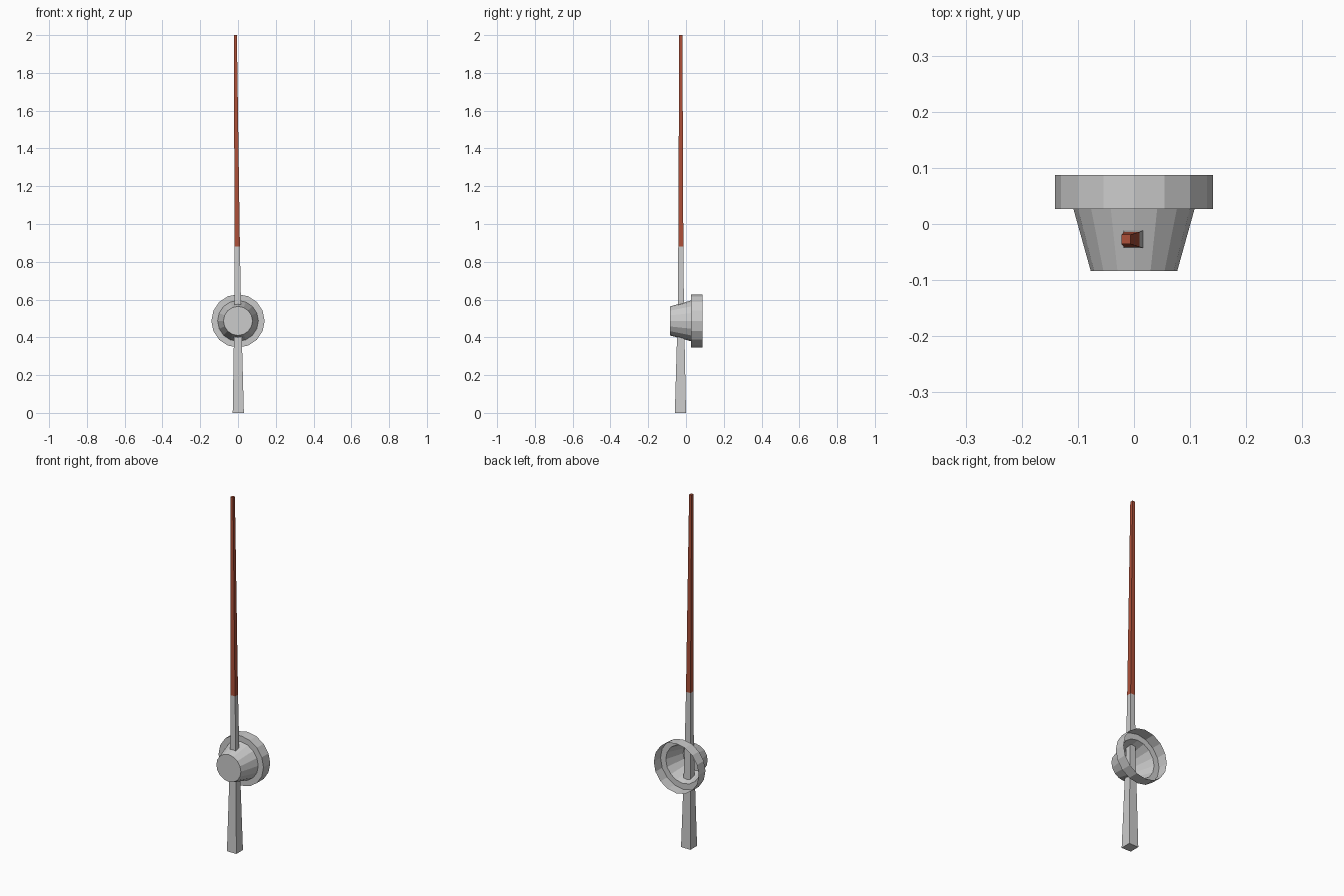
import bpy
import math

if "Cube" in bpy.data.objects:
    bpy.data.objects.remove(bpy.data.objects["Cube"])


def make_object(name, verts, faces, colour=None):
    mesh = bpy.data.meshes.new(name)
    mesh.from_pydata(verts, [], faces)
    mesh.update()
    obj = bpy.data.objects.new(name, mesh)
    bpy.context.collection.objects.link(obj)
    if colour:
        mat = bpy.data.materials.new(name + "_paint")
        mat.diffuse_color = colour
        mat.use_nodes = True
        mat.node_tree.nodes["Principled BSDF"].inputs["Base Color"].default_value = mat.diffuse_color
        mesh.materials.append(mat)
    return obj


def loft(name, rings, cap_start=True, cap_end=True, colour=None):
    """Skin a list of equal-sized vertex rings with flat faces."""
    n = len(rings[0])
    verts = [v for ring in rings for v in ring]
    faces = [(i * n + j, i * n + (j + 1) % n, (i + 1) * n + (j + 1) % n, (i + 1) * n + j)
             for i in range(len(rings) - 1) for j in range(n)]
    if cap_start:
        faces.append(tuple(reversed(range(n))))
    if cap_end:
        faces.append(tuple(range(len(verts) - n, len(verts))))
    return make_object(name, verts, faces, colour)


def square(z, x0, x1, y0, y1):
    return [(x0, y0, z), (x1, y0, z), (x1, y1, z), (x0, y1, z)]


def circle(y, r, z=0.487, sides=16):
    return [(r * math.sin(2 * math.pi * k / sides), y,
             z + r * math.cos(2 * math.pi * k / sides)) for k in range(sides)]


# tapered rod: grey lower half, red upper half
joint = square(0.88, -0.018, 0.010, -0.041, -0.014)
loft("lower_rod", [square(0, -0.028, 0.031, -0.059, 0.0),
                   square(0.56, -0.019, 0.016, -0.043, -0.011),
                   joint], cap_end=False)
loft("upper_rod", [joint, square(2.0, -0.022, -0.006, -0.036, -0.019)],
     cap_start=False, colour=(0.42, 0.08, 0.04, 1))

# hollow cup lying on its side: closed front, stepped rim, open back
loft("cup", [circle(-0.084, 0.077), circle(0.027, 0.108),
             circle(0.027, 0.141), circle(0.087, 0.141)], cap_end=False)
